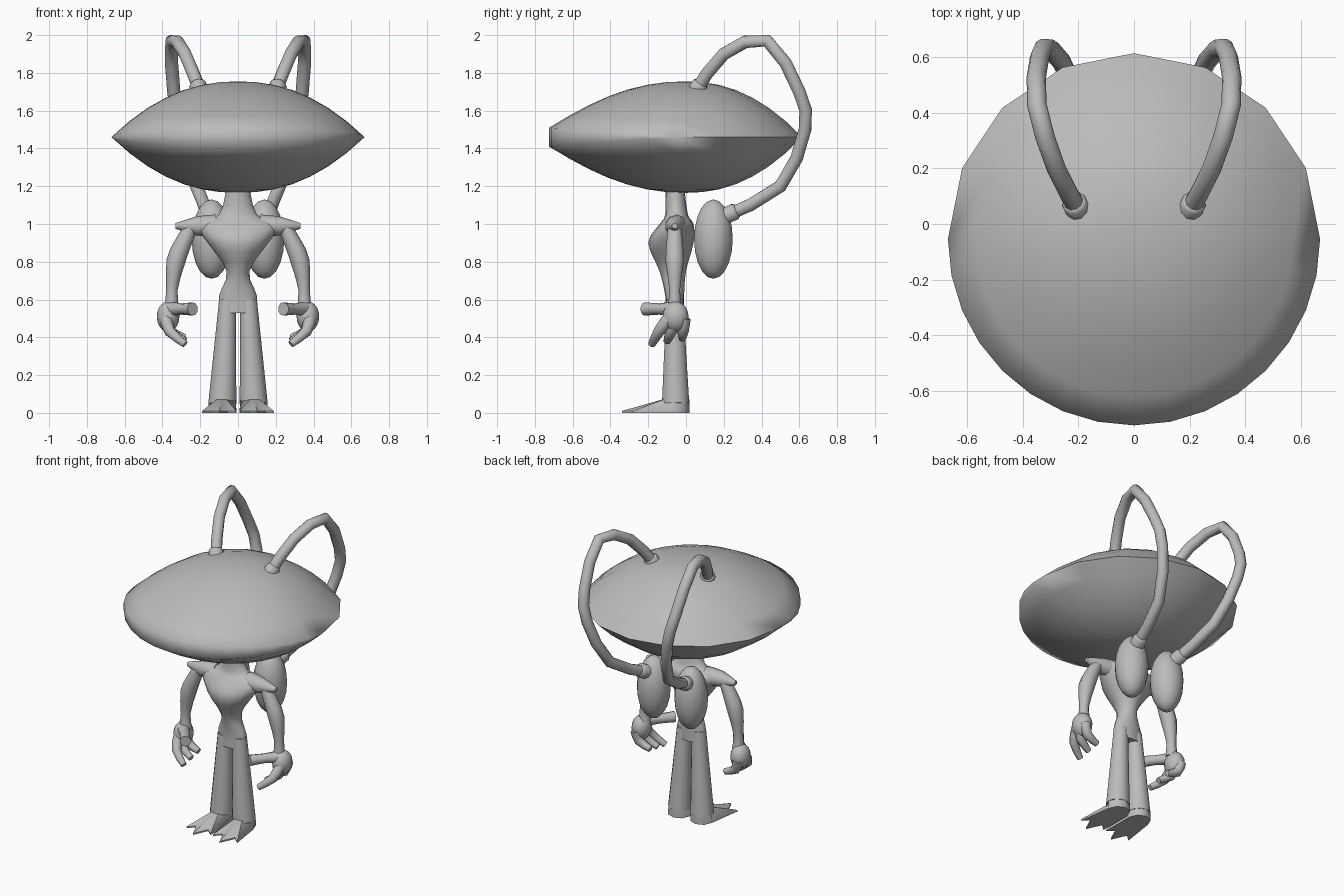
import bpy
import bmesh
from math import sin, cos, pi, radians
from mathutils import Vector

if "Cube" in bpy.data.objects:
    bpy.data.objects.remove(bpy.data.objects["Cube"], do_unlink=True)

tone = (.5, .5, .5, 1)
grey = bpy.data.materials.new("plain grey")
grey.use_nodes = True
grey.diffuse_color = tone
grey.node_tree.nodes["Principled BSDF"].inputs["Base Color"].default_value = tone


def loft(name, rings, mirror=True, sharp_angle=60):
    """Skin a list of equal point rings and cap both ends."""
    bm = bmesh.new()
    loops = [[bm.verts.new(point) for point in ring] for ring in rings]
    for lower, upper in zip(loops, loops[1:]):
        for i in range(len(lower)):
            bm.faces.new((lower[i - 1], lower[i], upper[i], upper[i - 1]))
    bm.faces.new(loops[0][::-1])
    bm.faces.new(loops[-1])
    bmesh.ops.remove_doubles(bm, verts=bm.verts, dist=.001)
    bmesh.ops.recalc_face_normals(bm, faces=bm.faces)
    mesh = bpy.data.meshes.new(name)
    bm.to_mesh(mesh)
    bm.free()
    mesh.shade_smooth()
    mesh.set_sharp_from_angle(angle=radians(sharp_angle))
    mesh.materials.append(grey)
    part = bpy.data.objects.new(name, mesh)
    bpy.context.collection.objects.link(part)
    if mirror:
        part.modifiers.new("Mirror", 'MIRROR')


def flow(rows, steps):
    """Pass a smooth curve through rows of coordinates and sizes."""
    rows = [Vector(row) for row in rows]
    result = []
    for k in range(len(rows) - 1):
        start, end = rows[k], rows[k + 1]
        leave = (end - rows[max(k - 1, 0)]) / 2
        arrive = (rows[min(k + 2, len(rows) - 1)] - start) / 2
        for step in range(steps):
            t = step / steps
            ease = t * t * (3 - 2 * t)
            result.append(start.lerp(end, ease) + leave * t * (1 - t) ** 2
                          - arrive * t * t * (1 - t))
    return result + [rows[-1]]


def circle(count):
    """Cosine and sine pairs around a turn."""
    return [(cos(2 * pi * i / count), sin(2 * pi * i / count)) for i in range(count)]


def limb(rows, sides=10):
    """Round rings square to a path of (x, y, z, radius)."""
    points = [Vector(row[:3]) for row in rows]
    span = points[-1] - points[0]
    guide = Vector((0, 0, 1)) if abs(span.x) > abs(span.z) else Vector((1, 0, 0))
    rings = []
    for k, (point, row) in enumerate(zip(points, rows)):
        along = points[min(k + 1, len(points) - 1)] - points[max(k - 1, 0)]
        across = along.cross(guide).normalized()
        up = across.cross(along).normalized()
        rings.append([point + (up * c + across * s) * row[3] for c, s in circle(sides)])
    return rings


def ellipsoid(centre, size, bands=10, sides=14):
    """Level rings of an egg shape."""
    centre, size = Vector(centre), Vector(size)
    return [[centre + size * Vector((c * sin(pi * k / bands), s * sin(pi * k / bands),
                                     cos(pi * k / bands)))
             for c, s in circle(sides)] for k in range(bands + 1)]


# Lens-shaped head: coarse at the back, finer and blunter at the front
fine_turn = circle(32)
turn = fine_turn[:16:2] + fine_turn[16:]
bands = 7
head = []
for side in (1, -1):
    spread = [k / bands for k in range(bands + 1)]
    for t in spread[::side]:
        height = .295 * (1 - t ** 2.2)
        head.append([(.67 * t * c, .67 * t * s - .055 * t,
                      1.46 + side * (height + .05 * t ** 4 * max(0, -s)))
                     for c, s in turn])
loft("head", head, mirror=False)

# Hips, waist, chest and neck as (height, depth offset, half width, half depth)
torso = flow([
    (.53, -.06, .09, .05), (.62, -.06, .1, .05), (.75, -.07, .06, .07),
    (.9, -.08, .16, .12), (1, -.05, .22, .09), (1.05, -.05, .1, .06),
    (1.2, -.06, .06, .05)], 3)
loft("torso", [[(wide * c, y + deep * s, z) for c, s in circle(16)]
               for z, y, wide, deep in torso], mirror=False)

# Pointed shoulders
loft("shoulder", limb(flow([(.12, -.05, .99, .06), (.22, -.06, .99, .05),
                            (.33, -.06, .99, .015)], 2)))

# Arms bulging at the elbow and narrowing at the wrist
arm = [(.24, 1, .035), (.29, .9, .045), (.33, .8, .05), (.35, .65, .03), (.35, .55, .04)]
loft("arm", limb(flow([(x, -.06, z, radius) for x, z, radius in arm], 2)))

# Hands: palm, forward thumb and three curling fingers
loft("palm", ellipsoid((.37, -.055, .51), (.06, .07, .08)))
loft("thumb", limb([(.37, -.06, .55, .04), (.3, -.14, .55, .03), (.24, -.22, .55, .035)]))
for label, reach in (("front", -.18), ("middle", -.1), ("back", -.02)):
    loft(label + "_finger", limb(flow([
        (.38, reach / 2, .5, .035), (.36, reach * .8, .43, .03),
        (.28, reach, .4 + reach / 5, .02)], 2), sides=8))

# Legs flaring toward the ankle
loft("leg", limb([(.083, -.055, .05, .074), (.055, -.06, .6, .045)], sides=14))

# Webbed feet: a round heel, then alternating toe tips and webs
heel = Vector((.083, -.055))
outline = [heel + Vector(pair) * .074 for pair in circle(8)[:5]]
for k in range(5):
    stride = -.24 if k % 2 else -.28 - .06 * (k == 2)
    outline.append(Vector((.01 + .045 * k, stride)))
ankle = [heel + (point - heel).normalized() * .073 for point in outline]
loft("foot", [[(*p, .07) for p in ankle], [(*p, .01) for p in outline],
              [(*p, 0) for p in outline]], sharp_angle=50)

# Egg-shaped sacks on the back
loft("back_sack", ellipsoid((.14, .145, .92), (.105, .105, .21)))

# Hoses looping from the head to the sacks, with a collar at each end
loop = [(.2, .05, 1.7), (.28, .2, 1.9), (.35, .43, 1.97), (.34, .6, 1.7),
        (.3, .63, 1.5), (.22, .5, 1.2), (.15, .2, 1.04)]
hose = flow([(*point, .035) for point in loop], 2)
loft("hose", limb(hose))
for label, end, inner in (("head", hose[0], hose[1]), ("sack", hose[-1], hose[-2])):
    collar = [end, end.lerp(inner, .4), end.lerp(inner, .5)]
    widths = (.046, .046, .036)
    loft(label + "_collar", limb([(*p[:3], width) for p, width in zip(collar, widths)]))
